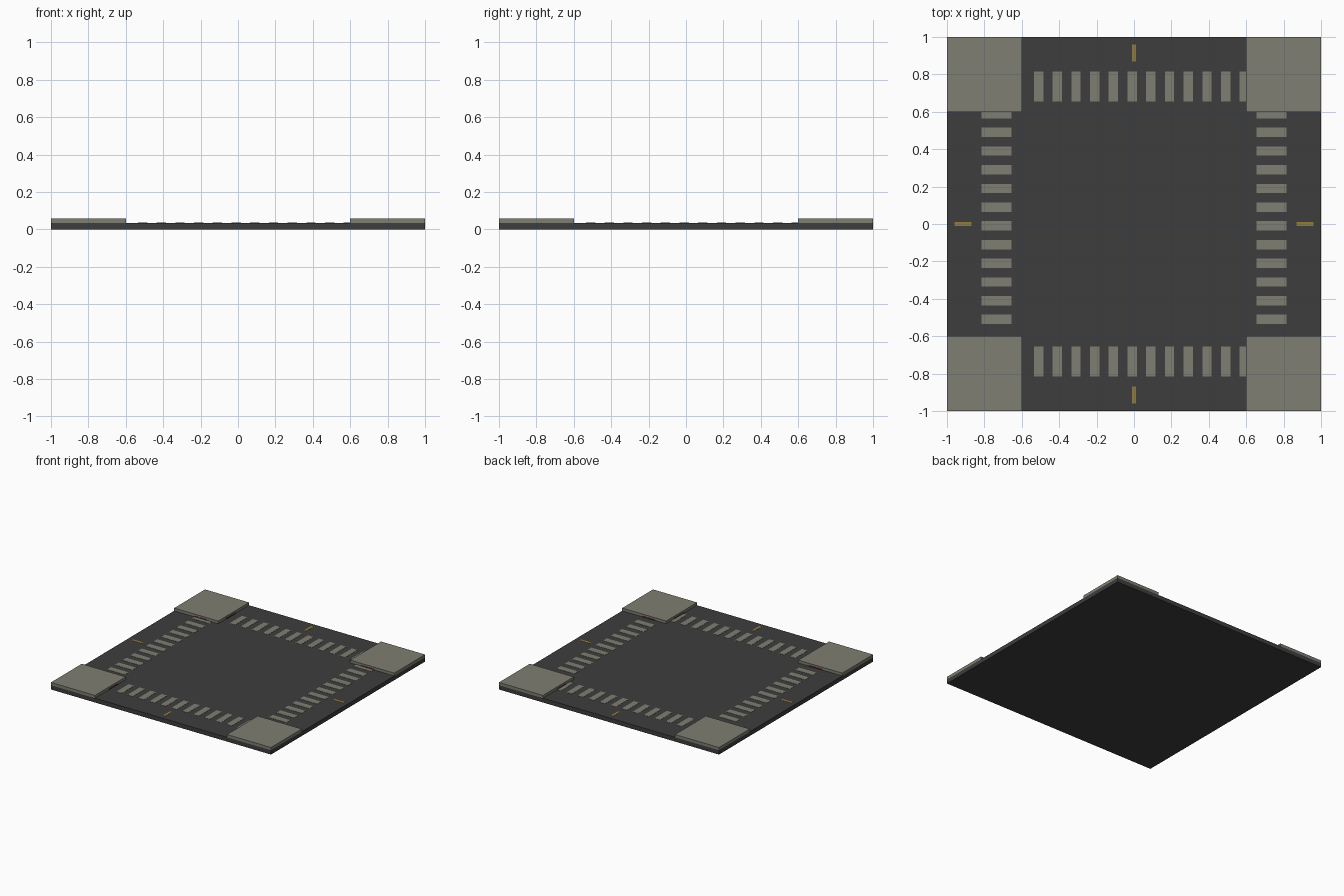
import bpy

if "Cube" in bpy.data.objects:
    bpy.data.objects.remove(bpy.data.objects["Cube"])

ROAD_TOP = 0.035
WALK_TOP = 0.058


def material(name, rgb):
    m = bpy.data.materials.new(name)
    m.diffuse_color = (*rgb, 1)
    m.use_nodes = True
    m.node_tree.nodes["Principled BSDF"].inputs["Base Color"].default_value = m.diffuse_color
    return m


asphalt = material("asphalt", (0.047, 0.047, 0.047))
concrete = material("concrete", (0.21, 0.21, 0.17))
yellow = material("yellow paint", (0.29, 0.20, 0.045))
red = material("red paint", (0.20, 0.02, 0.02))


def boxes(name, mat, spans):
    """One object made of boxes, each given as (x0, x1, y0, y1, z0, z1)."""
    verts, faces = [], []
    for x0, x1, y0, y1, z0, z1 in spans:
        b = len(verts)
        verts += [(x, y, z) for z in (z0, z1)
                  for x, y in ((x0, y0), (x1, y0), (x1, y1), (x0, y1))]
        faces += [[b + 3, b + 2, b + 1, b], [b + 4, b + 5, b + 6, b + 7]]
        for i in range(4):
            j = (i + 1) % 4
            faces.append([b + i, b + j, b + 4 + j, b + 4 + i])
    mesh = bpy.data.meshes.new(name)
    mesh.from_pydata(verts, [], faces)
    mesh.materials.append(mat)
    ob = bpy.data.objects.new(name, mesh)
    bpy.context.collection.objects.link(ob)
    return ob


def span(a, b):
    return min(a, b), max(a, b)


# Road slab
boxes("road_slab", asphalt, [(-1, 1, -1, 1, 0, ROAD_TOP)])

# Raised pavement corners, with painted curb strips on the inner faces
for sx in (-1, 1):
    for sy in (-1, 1):
        tag = ("left" if sx < 0 else "right") + ("_front" if sy < 0 else "_back")
        boxes("pavement_" + tag, concrete,
              [(*span(sx * 0.6, sx), *span(sy * 0.6, sy), ROAD_TOP, WALK_TOP)])
        boxes("curb_paint_" + tag, red, [
            (*span(sx * 0.598, sx * 0.6), *span(sy * 0.70, sy * 0.82), ROAD_TOP, 0.043),
            (*span(sx * 0.70, sx * 0.82), *span(sy * 0.598, sy * 0.6), ROAD_TOP, 0.043)])

# Crosswalk bars and centre dashes on all four arms
z = (ROAD_TOP, ROAD_TOP + 0.0015)
bars = [(-0.535 + 0.1 * i, min(-0.485 + 0.1 * i, 0.6)) for i in range(12)]
for s, across, along in ((-1, "front", "left"), (1, "back", "right")):
    stripe, dash = span(s * 0.655, s * 0.815), span(s * 0.87, s * 0.96)
    boxes("crosswalk_" + across, concrete, [(*b, *stripe, *z) for b in bars])
    boxes("crosswalk_" + along, concrete, [(*stripe, *b, *z) for b in bars])
    boxes("centre_dash_" + across, yellow, [(-0.01, 0.01, *dash, *z)])
    boxes("centre_dash_" + along, yellow, [(*dash, -0.01, 0.01, *z)])
